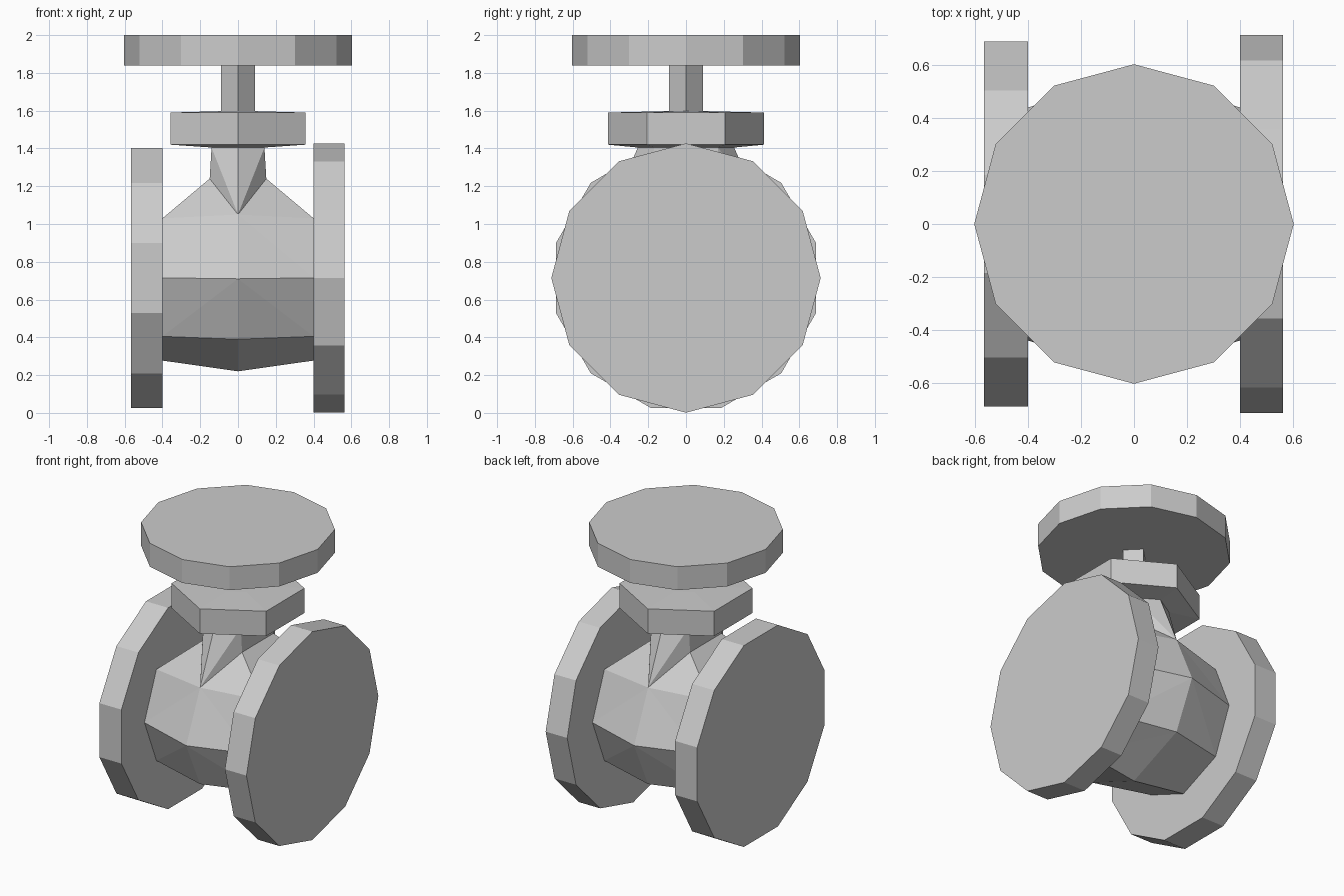
import bpy, math
from mathutils import Matrix

if "Cube" in bpy.data.objects:
    bpy.data.objects.remove(bpy.data.objects["Cube"])


def make_mesh(name, verts, faces):
    me = bpy.data.meshes.new(name)
    me.from_pydata(verts, [], faces)
    me.update()
    ob = bpy.data.objects.new(name, me)
    bpy.context.collection.objects.link(ob)
    return ob


def ngon(n, r, z, turn=0.0):
    return [(r * math.cos(math.radians(turn + 360 * i / n)),
             r * math.sin(math.radians(turn + 360 * i / n)), z) for i in range(n)]


def loft(name, rings, bottom=True, top=True):
    # Skin stacked rings (counter-clockwise, bottom to top)
    n = len(rings[0])
    faces = [(k * n + i, k * n + (i + 1) % n, (k + 1) * n + (i + 1) % n, (k + 1) * n + i)
             for k in range(len(rings) - 1) for i in range(n)]
    if bottom:
        faces.append(tuple(reversed(range(n))))
    if top:
        faces.append(tuple(range((len(rings) - 1) * n, len(rings) * n)))
    return make_mesh(name, [v for r in rings for v in r], faces)


# Valve body with neck: one quarter, mirrored in x and y
quarter = [
    (0, -.41, 1.05), (.15, -.17, 1.24), (.40, -.31, 1.03), (.40, -.44, .715),
    (0, -.56, .71), (.40, -.31, .405), (0, -.41, .39), (0, 0, .22),
    (.40, 0, .277), (.40, 0, 1.03), (.15, 0, 1.24),
    (0, -.255, 1.405), (.14, -.17, 1.405), (.14, 0, 1.405)]
faces = [
    (0, 2, 1), (0, 3, 2), (0, 4, 3), (4, 5, 3), (4, 6, 5), (6, 8, 5), (6, 7, 8),
    (2, 9, 10, 1), (0, 1, 12), (0, 12, 11), (1, 10, 13, 12)]
body = make_mesh("valve_body", quarter, faces)
mirror = body.modifiers.new("mirror", 'MIRROR')
mirror.use_axis = (True, True, False)

# End flanges: 12-sided discs, the left one turned half a step
for name, x0, x1, turn in (("flange_right", .40, .563, 0), ("flange_left", -.567, -.40, 15)):
    flange = loft(name, [ngon(12, .713, x0, turn), ngon(12, .713, x1, turn)])
    flange.data.transform(Matrix.Translation((0, 0, .714)) @ Matrix.Rotation(math.pi / 2, 4, 'Y'))

# Hexagonal bonnet, its underside meeting the neck
neck_top = [(.14, .17, 1.405), (0, .255, 1.405), (-.14, .17, 1.405),
            (-.14, -.17, 1.405), (0, -.255, 1.405), (.14, -.17, 1.405)]
loft("bonnet", [neck_top, ngon(6, .413, 1.42, 30), ngon(6, .413, 1.59, 30),
                ngon(6, .12, 1.597, 30)], bottom=False)

# Square stem and handwheel
loft("stem", [ngon(4, .09, 1.595), ngon(4, .09, 1.84)])
loft("handwheel", [ngon(12, .603, 1.84), ngon(12, .603, 2.0)])
